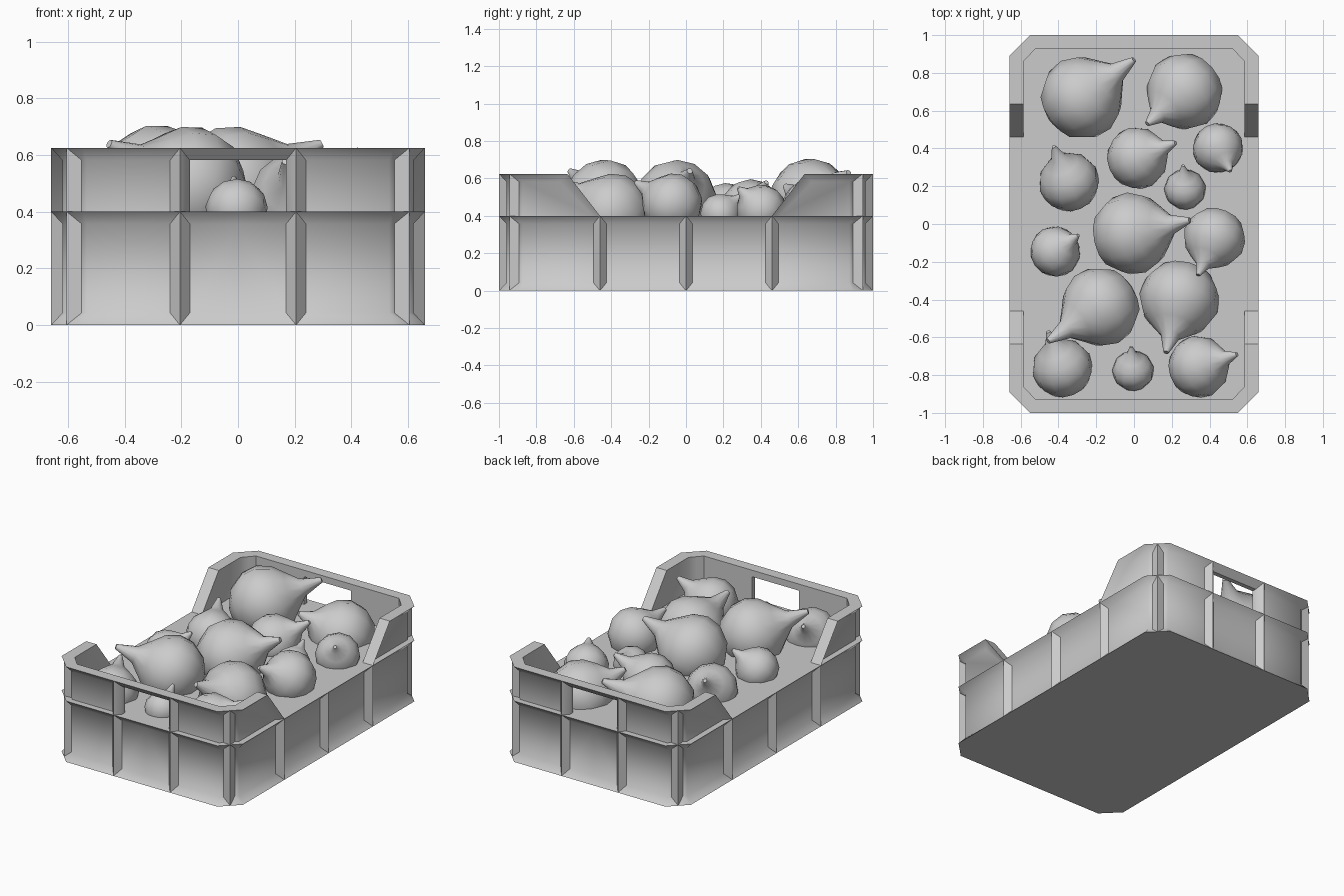
import bpy, bmesh, math
from mathutils import Vector

if "Cube" in bpy.data.objects:
    bpy.data.objects.remove(bpy.data.objects["Cube"])

grey = bpy.data.materials.new("grey")
grey.use_nodes = True
grey.diffuse_color = (0.6, 0.6, 0.6, 1)
grey.node_tree.nodes["Principled BSDF"].inputs["Base Color"].default_value = (0.6, 0.6, 0.6, 1)

DECK, TOP, DEPTH, RIB, LIP = 0.40, 0.625, 0.04, 0.035, 0.043


def finish(bm, name, angle, mirror=False):
    bmesh.ops.remove_doubles(bm, verts=bm.verts, dist=0.0005)
    mesh = bpy.data.meshes.new(name)
    bm.to_mesh(mesh)
    bm.free()
    mesh.materials.append(grey)
    obj = bpy.data.objects.new(name, mesh)
    bpy.context.collection.objects.link(obj)
    bpy.ops.object.select_all(action='DESELECT')
    obj.select_set(True)
    bpy.context.view_layer.objects.active = obj
    if mirror:
        mod = obj.modifiers.new("mirror", 'MIRROR')
        mod.use_axis = (True, True, False)
        bpy.ops.object.modifier_apply(modifier=mod.name)
    bpy.ops.object.shade_smooth_by_angle(angle=math.radians(angle))
    return obj


def face(bm, *pts):
    return bm.faces.new([bm.verts.new(p) for p in pts])


def strip(bm, low, high):
    for i in range(len(low) - 1):
        face(bm, low[i], low[i + 1], high[i + 1], high[i])


def at(path, z):
    return [Vector((p[0], p[1], z)) for p in path]


def inset(path, start, end):
    """Offset a counterclockwise path inwards and shorten its ends."""
    pts = [Vector(p) for p in path]
    dirs = [(b - a).normalized() for a, b in zip(pts, pts[1:])]
    out = []
    for i, p in enumerate(pts):
        d0, d1 = dirs[max(i - 1, 0)], dirs[min(i, len(dirs) - 1)]
        mid = (d0 + d1).normalized()
        q = p + Vector((-mid.y, mid.x)) * DEPTH / mid.dot(d0)
        out.append(q)
    out[0] += dirs[0] * start
    out[-1] -= dirs[-1] * end
    return out


def panel(bm, bottom, top, z0, z1, lip, start=RIB, end=RIB, filled=True):
    """A recessed panel with sloping borders; neighbours meet in a sharp rib."""
    ob, ot = at(bottom, z0), at(top, z1)
    ib, it = at(inset(bottom, start, end), z0 + lip), at(inset(top, start, end), z1 - LIP)
    if lip:
        strip(bm, ob, ib)
    strip(bm, it, ot)
    if start:
        face(bm, ob[0], ib[0], it[0], ot[0])
    if end:
        face(bm, ib[-1], ob[-1], ot[-1], it[-1])
    if filled:
        strip(bm, ib, it)
    return ib, it


# Outline of one quarter of the crate
side_mid, side_rib = (0.66, 0), (0.66, 0.46)
corner_a, corner_mid, corner_b = (0.66, 0.89), (0.605, 0.945), (0.55, 1)
end_rib, end_mid = (0.205, 1), (0, 1)
around_corner = [corner_a, corner_mid, corner_b]

# Lower box with deck and floor
bm = bmesh.new()
panel(bm, [side_mid, side_rib], [side_mid, side_rib], 0, DECK, LIP)
for path in ([side_rib, corner_a, corner_mid], [corner_mid, corner_b, end_rib]):
    panel(bm, path, path, 0, DECK, LIP)
panel(bm, [end_rib, end_mid], [end_rib, end_mid], 0, DECK, LIP, end=0)
plate = [(0, 0), side_mid, side_rib] + around_corner + [end_rib, end_mid]
face(bm, *at(plate, DECK))
face(bm, *reversed(at(plate, 0)))
finish(bm, "crate_box", 46, mirror=True)

# Raised end walls with sloping side wings and a hand hole
bm = bmesh.new()
slope_low, slope_high = side_rib, (0.66, 0.635)
panel(bm, [slope_low, corner_a, corner_mid], [slope_high, corner_a, corner_mid],
      DECK, TOP, 0, start=0.04)
panel(bm, [corner_mid, corner_b, end_rib], [corner_mid, corner_b, end_rib], DECK, TOP, 0)
hole = [end_rib, end_mid]
low, high = panel(bm, hole, hole, DECK, TOP, 0, end=0, filled=False)
hx, hz = high[0].x, high[0].z
inner = [(0.585, 0.635), (0.585, 0.86), (0.5525, 0.895), (0.52, 0.93), (hx, 0.93), (0, 0.93)]
inner_low = [(0.585, 0.46)] + inner[1:]
outer = [slope_high] + around_corner + [end_rib, end_mid]
strip(bm, at(outer, TOP), at(inner, TOP))
strip(bm, at(inner[:5], TOP), at(inner_low[:5], DECK))
strip(bm, at(inner[4:], TOP), at(inner[4:], hz))
back = at(inner[4:], hz)
strip(bm, back, high)
face(bm, low[0], at(inner, DECK)[4], back[0], high[0])
face(bm, at([slope_low], DECK)[0], at([slope_high], TOP)[0],
     at(inner, TOP)[0], at(inner_low, DECK)[0])
finish(bm, "crate_end_walls", 46, mirror=True)


# Onions: a lathed bulb lying on its side, with a pointed stem
def onion(name, x, y, r, tip_x, tip_y, top, tip_z, sides=12):
    centre = Vector((x, y, top - r))
    axis = Vector((tip_x, tip_y, tip_z)) - centre
    length = axis.length / r
    turn = axis.to_track_quat('Z', 'Y')
    profile = [(-0.95, 0.2), (-0.72, 0.68), (-0.3, 0.96), (0.12, 1), (0.5, 0.84),
               (0.78, 0.56), (0.6 + 0.3 * length, 0.25), (length, 0.07)]
    bm = bmesh.new()
    rings = []
    for t, rad in profile:
        ring = []
        for k in range(sides):
            a = math.tau * k / sides
            p = Vector((rad * math.cos(a), rad * math.sin(a), t)) * r
            ring.append(bm.verts.new(centre + turn @ p))
        rings.append(ring)
    for a, b in zip(rings, rings[1:]):
        for k in range(sides):
            n = (k + 1) % sides
            bm.faces.new((a[k], a[n], b[n], b[k]))
    bm.faces.new(rings[0][::-1])
    bm.faces.new(rings[-1])
    finish(bm, name, 60)


onions = [
    (-.275, .67, .222, .0, .87, .71, .63), (.265, .7, .205, .07, .53, .62, .56),
    (.02, .35, .165, .22, .43, .6, .58), (.445, .4, .135, .51, .28, .57, .55),
    (-.345, .225, .16, -.425, .41, .58, .57), (.27, .185, .11, .26, .31, .52, .52),
    (-.01, -.05, .217, .295, .02, .705, .64), (.425, -.075, .165, .34, -.27, .63, .58),
    (-.415, -.145, .135, -.295, -.06, .57, .56), (-.18, -.44, .212, -.455, -.62, .705, .64),
    (.24, -.4, .212, .17, -.68, .63, .58), (-.38, -.76, .16, -.455, -.57, .58, .56),
    (-.005, -.775, .11, -.015, -.65, .52, .52), (.345, -.755, .165, .545, -.69, .59, .57),
]
for i, data in enumerate(onions):
    onion(f"onion_{i + 1}", *data)
